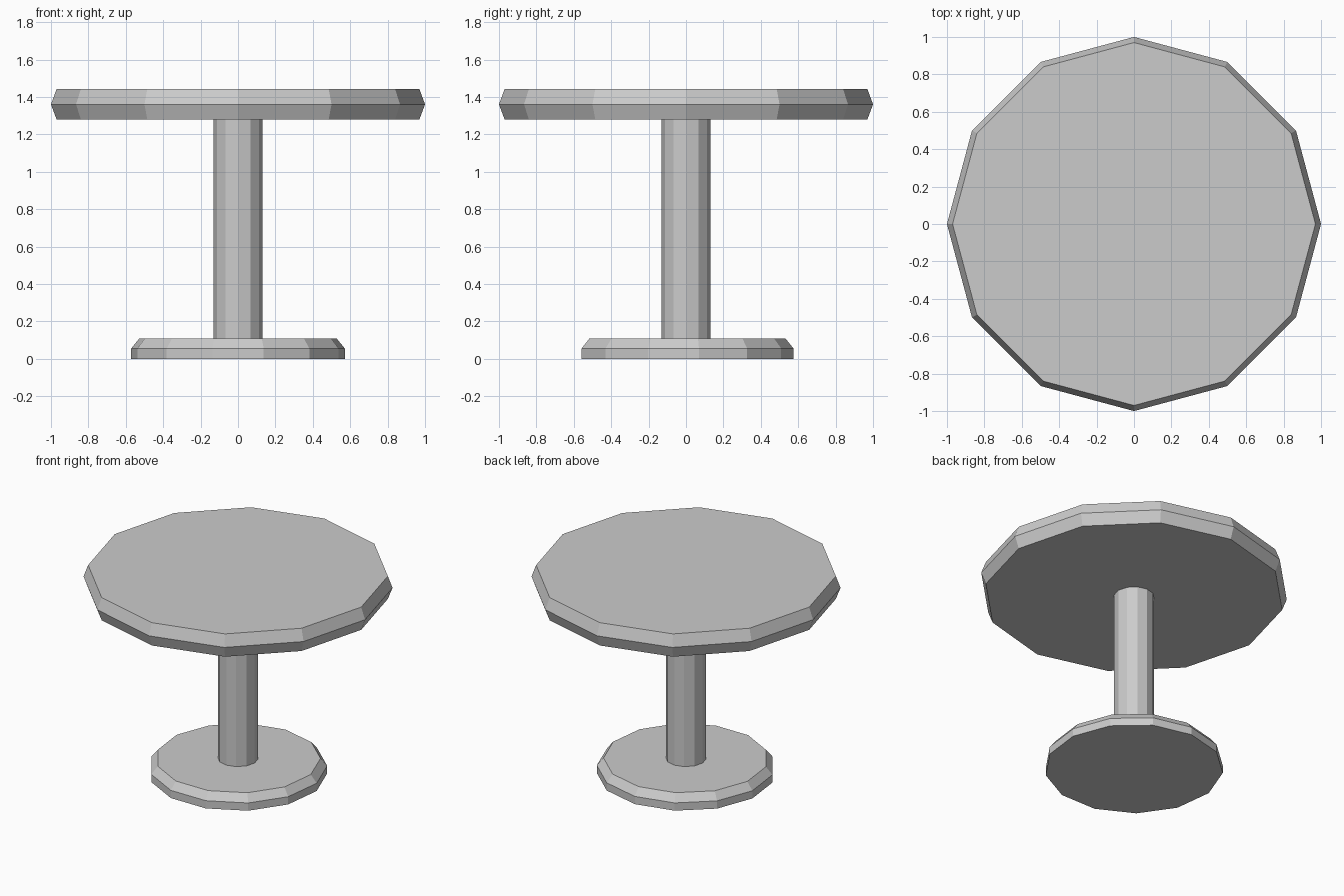
import bpy, bmesh
from math import cos, sin, pi

if "Cube" in bpy.data.objects:
    bpy.data.objects.remove(bpy.data.objects["Cube"])


def lathe(name, sides, profile):
    """Stack polygon rings (radius, z) with a corner on +y, capped at both ends."""
    bm = bmesh.new()
    rings = []
    for r, z in profile:
        angles = [pi / 2 + 2 * pi * i / sides for i in range(sides)]
        rings.append([bm.verts.new((r * cos(a), r * sin(a), z)) for a in angles])
    for low, high in zip(rings, rings[1:]):
        for i in range(sides):
            j = (i + 1) % sides
            bm.faces.new((low[i], low[j], high[j], high[i]))
    bm.faces.new(rings[0][::-1])
    bm.faces.new(rings[-1])
    mesh = bpy.data.meshes.new(name)
    bm.to_mesh(mesh)
    bm.free()
    obj = bpy.data.objects.new(name, mesh)
    bpy.context.collection.objects.link(obj)
    return obj


# Thirteen-sided foot with a chamfered upper rim
lathe("base", 13, [(0.575, 0), (0.575, 0.055), (0.532, 0.108)])

# Central post
lathe("column", 12, [(0.131, 0.108), (0.131, 1.28)])

# Twelve-sided top with a pointed edge
lathe("tabletop", 12, [(0.97, 1.28), (1.0, 1.36), (0.97, 1.442)])
